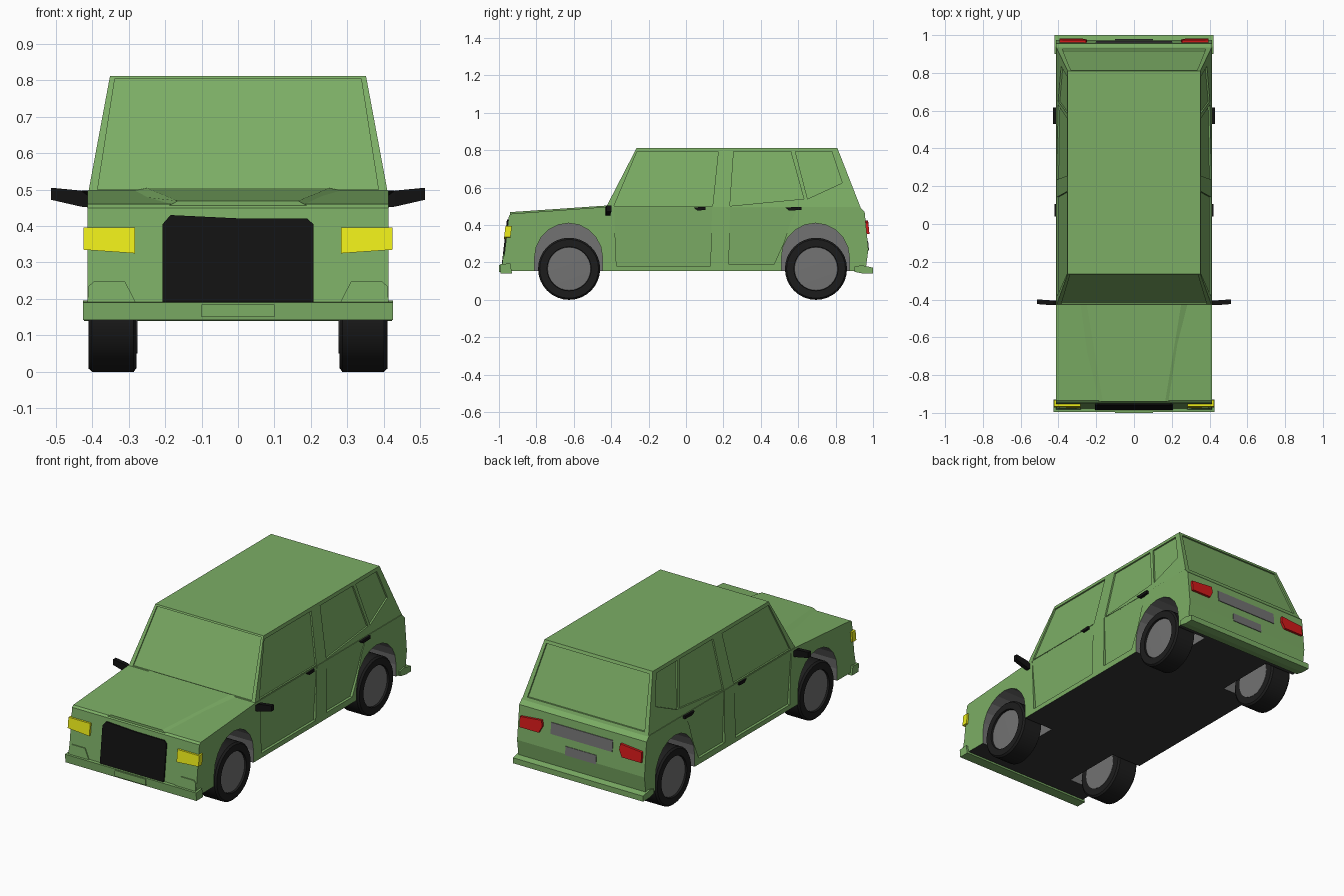
import bpy, bmesh, math

if "Cube" in bpy.data.objects:
    bpy.data.objects.remove(bpy.data.objects["Cube"])


def material(name, rgb):
    m = bpy.data.materials.new(name)
    m.diffuse_color = (*rgb, 1)
    m.use_nodes = True
    m.node_tree.nodes["Principled BSDF"].inputs["Base Color"].default_value = m.diffuse_color
    return m


GREEN = material("green_paint", (0.2, 0.42, 0.13))
BLACK = material("black_trim", (0.006, 0.006, 0.006))
RUBBER = material("rubber", (0.012, 0.012, 0.012))
DARK = material("dark_floor", (0.035, 0.035, 0.035))
GREY = material("grey_metal", (0.17, 0.17, 0.17))
YELLOW = material("yellow_lamp", (0.85, 0.85, 0.01))
RED = material("red_lamp", (0.65, 0.01, 0.01))


def loft(name, rings, mat):
    """Closed solid through rings of equal point count."""
    bm = bmesh.new()
    vs = [[bm.verts.new(p) for p in r] for r in rings]
    n = len(rings[0])
    for a, b in zip(vs, vs[1:]):
        for i in range(n):
            j = (i + 1) % n
            bm.faces.new((a[i], a[j], b[j], b[i]))
    bm.faces.new(vs[0])
    bm.faces.new(vs[-1])
    bmesh.ops.recalc_face_normals(bm, faces=bm.faces)
    me = bpy.data.meshes.new(name)
    bm.to_mesh(me)
    bm.free()
    me.materials.append(mat)
    ob = bpy.data.objects.new(name, me)
    bpy.context.collection.objects.link(ob)
    return ob


def side_prism(name, yz, x0, x1, mat):
    """Side-view profile extruded along x; x0 and x1 are functions of z."""
    return loft(name, [[(f(z), y, z) for y, z in yz] for f in (x0, x1)], mat)


def block(name, yz, a, b, mat):
    return side_prism(name, yz, lambda z: a, lambda z: b, mat)


def end_panel(name, xz, plane, a, b, mat):
    """Front or rear view outline, offset from a sloped end plane y = plane(z)."""
    return loft(name, [[(x, plane(z) + d, z) for x, z in xz] for d in (a, b)], mat)


def cut(target, cutter):
    mod = target.modifiers.new("cut", "BOOLEAN")
    mod.object = cutter
    mod.solver = "EXACT"
    mod.material_mode = "TRANSFER"
    bpy.context.view_layer.objects.active = target
    bpy.ops.object.modifier_apply(modifier=mod.name)
    bpy.data.objects.remove(cutter, do_unlink=True)


def flip(pts, s):
    return [(s * x, z) for x, z in pts]


# Sloped reference surfaces
def nose(z): return -0.977 + 0.03 * (z - 0.19) / 0.26
def tail(z): return 0.975 - 0.02 * (z - 0.27) / 0.2
def windscreen_y(z): return -0.43 + 0.165 * (z - 0.49) / 0.32
def rear_glass_y(z): return 0.935 - 0.125 * (z - 0.49) / 0.32
def cabin_x(z): return 0.411 - 0.06 * (z - 0.49) / 0.32


# Lower body
body = block("lower_body", [(-0.98, 0.155), (-0.977, 0.19), (-0.947, 0.45), (-0.935, 0.46),
                            (-0.43, 0.497), (0.93, 0.497), (0.955, 0.47), (0.975, 0.27),
                            (0.96, 0.155)], -0.413, 0.413, GREEN)

# Tapered cabin
cabin = loft("cabin", [[(-w, f(z), z), (w, f(z), z), (w, b(z), z), (-w, b(z), z)]
                       for f, b in [(windscreen_y, rear_glass_y)]
                       for w, z in [(0.411, 0.49), (0.351, 0.812)]], GREEN)

# Recessed glass, front and rear
cut(cabin, end_panel("windscreen_cut", [(-0.385, 0.5), (0.385, 0.5), (0.338, 0.803), (-0.338, 0.803)],
                     windscreen_y, -0.05, 0.008, GREEN))
cut(cabin, end_panel("rear_glass_cut", [(-0.38, 0.51), (0.38, 0.51), (0.335, 0.795), (-0.335, 0.795)],
                     rear_glass_y, 0.05, -0.01, GREEN))

WINDOWS = [
    [(-0.385, 0.502), (-0.262, 0.792), (0.172, 0.792), (0.142, 0.502)],
    [(0.235, 0.502), (0.255, 0.792), (0.56, 0.792), (0.63, 0.54)],
    [(0.65, 0.54), (0.585, 0.792), (0.78, 0.792), (0.835, 0.625)],
]
DOORS = [
    [(-0.385, 0.494), (0.14, 0.494), (0.13, 0.182), (-0.372, 0.182)],
    [(0.235, 0.494), (0.602, 0.494), (0.56, 0.42), (0.52, 0.3), (0.47, 0.19), (0.23, 0.19)],
]
WHEEL_Y = {"front": -0.625, "rear": 0.695}

for s in (1, -1):
    # Side windows
    for w in WINDOWS:
        cut(cabin, side_prism("window_cut", w, lambda z: s * (cabin_x(z) - 0.009),
                              lambda z: s * (cabin_x(z) + 0.05), GREEN))
    # Doors lean inward toward the sill
    for d in DOORS:
        cut(body, side_prism("door_cut", d, lambda z: s * (0.397 + 0.045 * (z - 0.18)),
                             lambda z: s * 0.46, GREEN))
    # Wheel wells
    for y in WHEEL_Y.values():
        arch = [(y - 0.003 + 0.182 * math.cos(i * math.pi / 10),
                 0.225 + 0.185 * math.sin(i * math.pi / 10)) for i in range(11)]
        arch = [(y + 0.179, 0.1)] + arch + [(y - 0.185, 0.1)]
        cut(body, block("well_cut", arch, s * 0.22, s * 0.5, GREY))

# Dark underside
body.data.materials.append(DARK)
for p in body.data.polygons:
    if p.normal.z < -0.9 and p.center.z < 0.17:
        p.material_index = len(body.data.materials) - 1

# Bonnet bulge
loft("bonnet_bulge", [[(-w1, y, z), (w1, y, z), (w2, y, z + h), (-w2, y, z + h)]
                      for y, z, w1, w2, h in [(-0.94, 0.45, 0.2, 0.165, 0.019),
                                              (-0.425, 0.488, 0.33, 0.25, 0.016)]], GREEN)

# Grille
end_panel("grille", [(-0.207, 0.19), (0.207, 0.19), (0.207, 0.405), (0.19, 0.42), (0, 0.421),
                     (-0.185, 0.43), (-0.207, 0.405)], nose, -0.008, 0.03, BLACK)

# Bumpers and number plates
block("front_bumper", [(-0.992, 0.142), (-0.995, 0.19), (-0.94, 0.195), (-0.93, 0.142)],
      -0.425, 0.425, GREEN)
block("front_plate", [(-1.0, 0.15), (-1.0, 0.185), (-0.98, 0.185), (-0.98, 0.15)], -0.1, 0.1, GREEN)
block("rear_bumper", [(0.9, 0.15), (0.9, 0.178), (0.94, 0.185), (1.0, 0.172), (1.0, 0.14),
                      (0.95, 0.14)], -0.422, 0.422, GREEN)
end_panel("rear_plate", [(-0.1, 0.265), (0.1, 0.265), (0.1, 0.315), (-0.1, 0.315)],
          tail, -0.02, 0.003, GREY)
end_panel("tailgate_strip", [(-0.2, 0.36), (0.2, 0.36), (0.2, 0.425), (-0.2, 0.425)],
          tail, -0.02, 0.004, GREY)

for s, side in ((1, "left"), (-1, "right")):
    # Lamps
    end_panel("headlamp_" + side, flip([(0.283, 0.325), (0.424, 0.335), (0.424, 0.396),
                                        (0.283, 0.396)], s), nose, -0.012, 0.022, YELLOW)
    end_panel("fog_panel_" + side, flip([(0.28, 0.19), (0.413, 0.19), (0.41, 0.235), (0.395, 0.248),
                                         (0.31, 0.248)], s), nose, -0.006, 0.02, GREEN)
    end_panel("tail_lamp_" + side, flip([(0.27, 0.352), (0.395, 0.352), (0.395, 0.412), (0.255, 0.425),
                                         (0.25, 0.39)], s), tail, -0.01, 0.014, RED)
    # Mirrors
    loft("mirror_" + side, [[(s * x, -0.43 + t, z0), (s * x, -0.405 + t, z0),
                             (s * x, -0.405 + t, z1), (s * x, -0.43 + t, z1)]
                            for x, t, z0, z1 in [(0.4, 0, 0.45, 0.475), (0.43, 0, 0.453, 0.497),
                                                 (0.513, 0.006, 0.472, 0.505)]], BLACK)
    # Door handles
    for label, y0, y1, x in (("front", 0.04, 0.105, 0.422), ("rear", 0.53, 0.618, 0.428)):
        block(f"{label}_handle_{side}", [(y0, 0.494), (y1, 0.497), (y1, 0.48), (y0 + 0.02, 0.478)],
              s * 0.395, s * x, BLACK)
    # Wheels
    for label, y in WHEEL_Y.items():
        def rings(profile):
            return [[(s * x, y + r * math.cos(i * math.tau / 32), 0.166 + r * math.sin(i * math.tau / 32))
                     for i in range(32)] for x, r in profile]
        tyre = loft(f"{label}_tyre_{side}", rings([(0.278, 0.12), (0.278, 0.155), (0.286, 0.166),
                    (0.4, 0.166), (0.41, 0.157), (0.41, 0.118), (0.395, 0.116)]), RUBBER)
        rim = loft(f"{label}_rim_{side}", rings([(0.276, 0.116), (0.392, 0.117), (0.4, 0.115),
                   (0.402, 0.06)]), GREY)
        for ob in (tyre, rim):
            bpy.ops.object.select_all(action="DESELECT")
            ob.select_set(True)
            bpy.context.view_layer.objects.active = ob
            bpy.ops.object.shade_smooth_by_angle(angle=math.radians(30))
